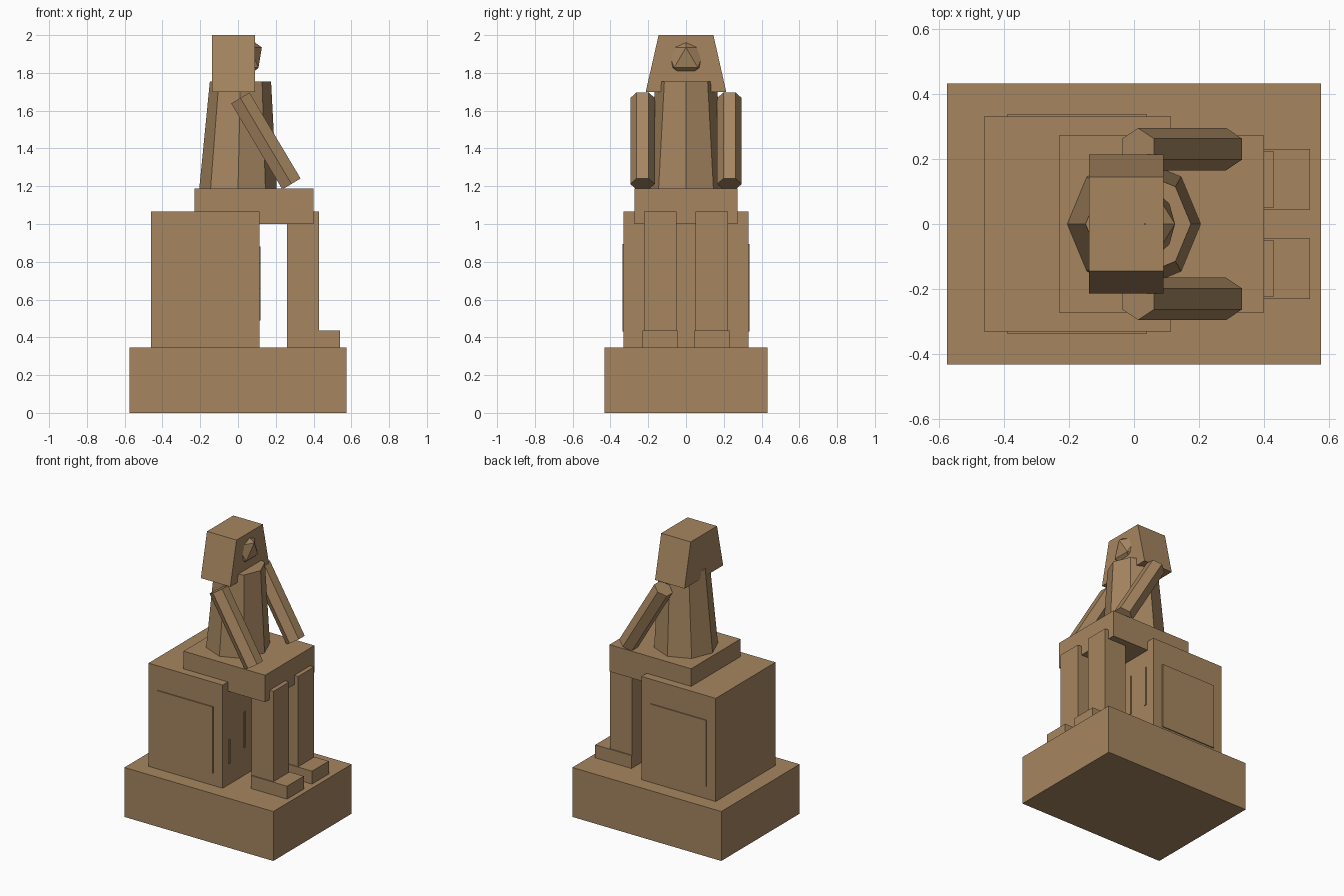
import bpy
import bmesh
from math import cos, sin, tau
from mathutils import Matrix, Vector

cube = bpy.data.objects.get("Cube")
if cube:
    bpy.data.objects.remove(cube, do_unlink=True)

# One stone colour for the whole statue
stone = bpy.data.materials.new("sandstone")
stone.use_nodes = True
stone.diffuse_color = (0.38, 0.237, 0.117, 1)
stone.node_tree.nodes["Principled BSDF"].inputs["Base Color"].default_value = stone.diffuse_color


def finish(name, bm):
    bmesh.ops.recalc_face_normals(bm, faces=bm.faces)
    mesh = bpy.data.meshes.new(name)
    bm.to_mesh(mesh)
    bm.free()
    mesh.materials.append(stone)
    obj = bpy.data.objects.new(name, mesh)
    bpy.context.collection.objects.link(obj)
    return obj


def box(name, x, y, z):
    """Box from (min, max) pairs."""
    bm = bmesh.new()
    size = Vector((x[1] - x[0], y[1] - y[0], z[1] - z[0]))
    mid = Vector((x[0] + x[1], y[0] + y[1], z[0] + z[1])) / 2
    bmesh.ops.create_cube(bm, size=1, matrix=Matrix.Translation(mid) @ Matrix.Diagonal(size).to_4x4())
    return finish(name, bm)


def loft(name, lower, upper):
    """Closed solid between two rings of equal count."""
    bm = bmesh.new()
    a = [bm.verts.new(p) for p in lower]
    b = [bm.verts.new(p) for p in upper]
    bm.faces.new(a)
    bm.faces.new(b)
    n = len(a)
    for i in range(n):
        j = (i + 1) % n
        bm.faces.new((a[i], a[j], b[j], b[i]))
    return finish(name, bm)


def ring(centre, u, v, radius, sides):
    return [centre + radius * (cos(tau * i / sides) * u + sin(tau * i / sides) * v)
            for i in range(sides)]


X, Y, Z = Vector((1, 0, 0)), Vector((0, 1, 0)), Vector((0, 0, 1))

# Pedestal, throne and lap
box("pedestal", (-0.575, 0.575), (-0.432, 0.432), (0, 0.345))
box("throne", (-0.46, 0.113), (-0.33, 0.33), (0.345, 1.065))
box("lap", (-0.23, 0.40), (-0.272, 0.272), (1.0, 1.188))

# Paired parts on both sides
for label, s in (("left", 1), ("right", -1)):
    def span(a, b):
        return tuple(sorted((s * a, s * b)))

    box(label + "_throne_panel", (-0.39, 0.04), span(0.328, 0.337), (0.432, 0.895))
    box(label + "_leg", (0.26, 0.43), span(0.05, 0.223), (0.345, 1.065))
    box(label + "_foot", (0.26, 0.54), span(0.045, 0.23), (0.345, 0.435))

    # Six-sided arm sloping from shoulder to knee
    shoulder, hand = Vector((0.0125, s * 0.23, 1.667)), Vector((0.283, s * 0.23, 1.212))
    across = (hand - shoulder).normalized().cross(Y)
    loft(label + "_arm", ring(hand, Y, across, 0.065, 6), ring(shoulder, Y, across, 0.065, 6))

# Thin raised strips on the throne front
for y, z0, z1 in ((-0.26, 0.49, 0.66), (-0.09, 0.54, 0.79), (0.1, 0.6, 0.88), (0.25, 0.6, 0.88)):
    box("throne_strip", (0.11, 0.118), (y - 0.008, y + 0.008), (z0, z1))

# Eight-sided tapering torso, leaning slightly forward
loft("torso", ring(1.188 * Z, X, Y, 0.205, 8), ring(0.013 * X + 1.755 * Z, X, Y, 0.162, 8))


# Headdress, flared towards the bottom
def rectangle(half_y, z):
    return [Vector((x, y, z)) for x, y in
            ((-0.138, -half_y), (0.09, -half_y), (0.09, half_y), (-0.138, half_y))]


loft("headdress", rectangle(0.213, 1.70), rectangle(0.145, 2.0))

# Faceted face showing through the headdress front
bm = bmesh.new()
bmesh.ops.create_icosphere(bm, subdivisions=1, radius=1,
                           matrix=Matrix.Translation((0.034, 0, 1.881)) @ Matrix.Diagonal((0.103, 0.12, 0.12, 1)))
finish("face", bm)
